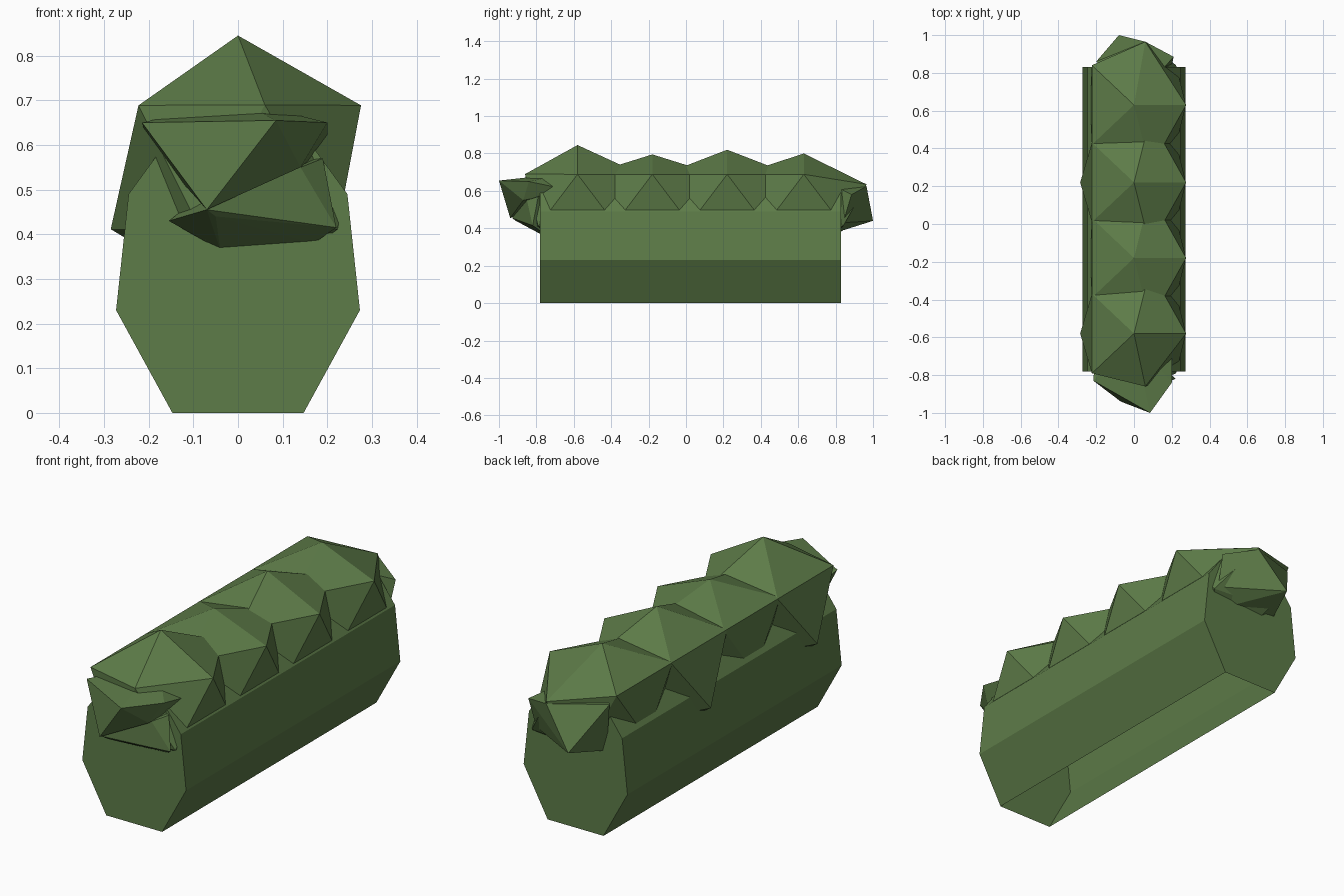
import bpy, bmesh
from mathutils import Vector

if "Cube" in bpy.data.objects:
    bpy.data.objects.remove(bpy.data.objects["Cube"])

leaf = bpy.data.materials.new("leaf_green")
leaf.diffuse_color = (0.11, 0.20, 0.065, 1)
leaf.use_nodes = True
leaf.node_tree.nodes["Principled BSDF"].inputs["Base Color"].default_value = leaf.diffuse_color


def finish(bm, name):
    bmesh.ops.recalc_face_normals(bm, faces=bm.faces[:])
    me = bpy.data.meshes.new(name)
    bm.to_mesh(me)
    bm.free()
    me.materials.append(leaf)
    ob = bpy.data.objects.new(name, me)
    bpy.context.collection.objects.link(ob)
    return ob


# Hedge body: faceted profile swept along y, open underneath
half = [(0.147, 0), (0.273, 0.23), (0.245, 0.49), (0.15, 0.62)]
profile = half + [(-x, z) for x, z in reversed(half)]
bm = bmesh.new()
front = [bm.verts.new((x, -0.78, z)) for x, z in profile]
back = [bm.verts.new((x, 0.83, z)) for x, z in profile]
bm.faces.new(front)
bm.faces.new(back)
for i in range(len(profile) - 1):
    bm.faces.new((front[i], front[i + 1], back[i + 1], back[i]))
finish(bm, "hedge_body")


# Leaf clumps: stretched low-poly balls along the top
def clump(name, y, top, left, end=None):
    bm = bmesh.new()
    bmesh.ops.create_icosphere(bm, subdivisions=1, radius=1)
    for v in bm.verts:
        c = v.co.copy()
        v.co = Vector((c.x * 0.308, y + c.y * 0.40, 0.55 + c.z * 0.31))
        if c.z > 0.9:
            v.co.z = top
        if c.x < -0.8:
            v.co.x = left
        # end clumps get a pulled ridge corner facing outward
        if end and c.z > 0 and 0.1 < c.x < 0.5 and c.y * end[1] > 0:
            v.co = Vector(end)
        # keep the outer low corners tucked under the end tufts
        if end and c.z < 0 and c.x < 0 and c.y * end[1] > 0.5:
            v.co.y = y + 0.24 * (1 if end[1] > 0 else -1)
    finish(bm, name)


clump("leaf_clump_1", -0.58, 0.845, -0.285, (0.06, -0.86, 0.69))
clump("leaf_clump_2", -0.18, 0.795, -0.235)
clump("leaf_clump_3", 0.22, 0.82, -0.285)
clump("leaf_clump_4", 0.63, 0.80, -0.235, (0.06, 0.965, 0.635))


# End tufts: angular lumps overhanging each end
def tuft(name, points):
    bm = bmesh.new()
    for p in points:
        bm.verts.new(p)
    res = bmesh.ops.convex_hull(bm, input=bm.verts[:])
    loose = [v for v in bm.verts if not v.link_faces]
    bmesh.ops.delete(bm, geom=loose, context='VERTS')
    finish(bm, name)


tuft("front_tuft", [(0.085, -1.0, 0.655), (-0.215, -0.83, 0.65), (0.20, -0.84, 0.65),
                    (-0.07, -0.94, 0.455), (0.14, -0.87, 0.55), (0, -0.6, 0.7),
                    (-0.2, -0.6, 0.6), (0.2, -0.6, 0.6)])
tuft("front_lower_tuft", [(-0.07, -0.93, 0.455), (-0.155, -0.80, 0.43), (-0.04, -0.77, 0.365),
                          (0.17, -0.77, 0.38), (0.22, -0.82, 0.415), (0.14, -0.85, 0.55),
                          (0.19, -0.79, 0.57), (-0.05, -0.91, 0.44), (0, -0.65, 0.55)])
tuft("back_tuft", [(-0.08, 1.0, 0.44), (0.06, 0.965, 0.625), (-0.2, 0.86, 0.65),
                   (0.21, 0.885, 0.58), (0.2, 0.84, 0.43), (0.05, 0.87, 0.42),
                   (-0.15, 0.81, 0.40), (0.1, 0.81, 0.38), (0, 0.65, 0.7)])
